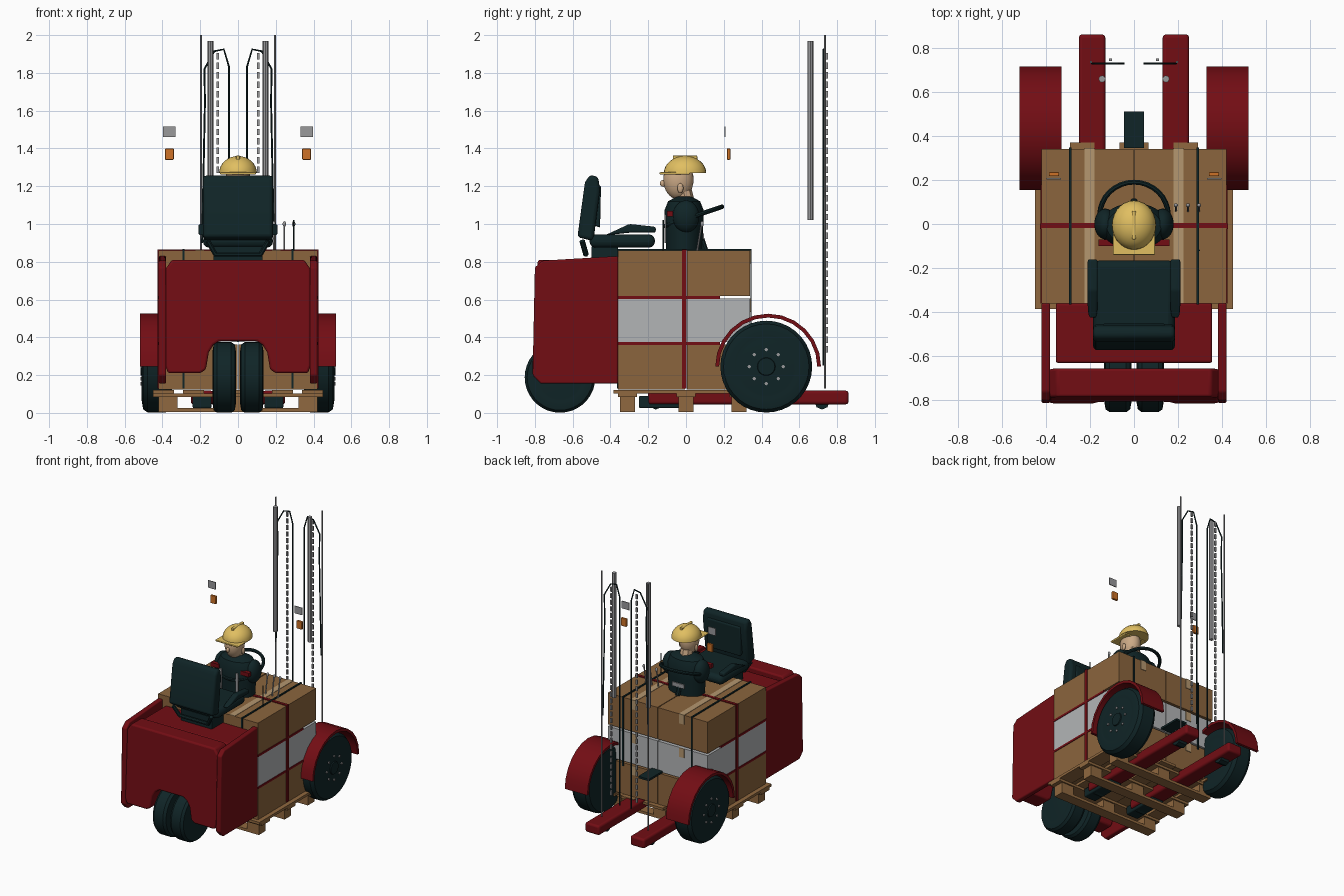
import bpy, bmesh, math
from mathutils import Vector, Matrix

cube = bpy.data.objects.get("Cube")
if cube:
    bpy.data.objects.remove(cube, do_unlink=True)


def material(name, *rgb):
    m = bpy.data.materials.new(name)
    m.use_nodes = True
    m.diffuse_color = (*rgb, 1)
    m.node_tree.nodes["Principled BSDF"].inputs["Base Color"].default_value = (*rgb, 1)
    return m


RED = material("dark red", .17, .004, .007)
DARK = material("dark teal black", .005, .018, .02)
CARD = material("cardboard", .26, .13, .047)
WHITE = material("pale grey", .45, .46, .47)
METAL = material("metal grey", .32, .32, .33)
ORANGE = material("orange", .62, .17, .02)
YELLOW = material("yellow", .75, .52, .12)
SKIN = material("skin", .6, .4, .24)
TAPE = material("beige tape", .46, .31, .16)
WOOD = material("pallet wood", .28, .14, .05)
made = []


def finish(name, bm, mat, mirror=False, bevel=0):
    bmesh.ops.recalc_face_normals(bm, faces=bm.faces)
    me = bpy.data.meshes.new(name)
    bm.to_mesh(me)
    bm.free()
    return place(name, me, mat, mirror, bevel)


def place(name, me, mat, mirror=False, bevel=0):
    me.materials.clear()
    me.materials.append(mat)
    ob = bpy.data.objects.new(name, me)
    bpy.context.collection.objects.link(ob)
    if bevel:
        b = ob.modifiers.new("Bevel", "BEVEL")
        b.width, b.segments = bevel, 3
    if mirror:
        ob.modifiers.new("Mirror", "MIRROR").use_mirror_merge = False
    made.append(ob)
    return ob


def box(name, xs, ys, zs, mat, **kw):
    bm = bmesh.new()
    lo, hi = Vector((xs[0], ys[0], zs[0])), Vector((xs[1], ys[1], zs[1]))
    size = Matrix.Diagonal((*(hi - lo), 1))
    bmesh.ops.create_cube(bm, size=1, matrix=Matrix.Translation((lo + hi) / 2) @ size)
    return finish(name, bm, mat, **kw)


def prism(name, pts, along, a, b, mat, **kw):
    """Outline in the plane across the given axis, extruded from a to b."""
    bm = bmesh.new()
    put = (lambda p: (a, *p)) if along == "x" else (lambda p: (p[0], a, p[1]))
    face = bm.faces.new([bm.verts.new(put(p)) for p in pts])
    new = bmesh.ops.extrude_face_region(bm, geom=[face])["geom"]
    move = Vector((b - a, 0, 0)) if along == "x" else Vector((0, b - a, 0))
    bmesh.ops.translate(bm, vec=move, verts=[v for v in new if isinstance(v, bmesh.types.BMVert)])
    return finish(name, bm, mat, **kw)


def lathe(name, profile, axis, centre, mat, scale=(1, 1, 1), steps=36, **kw):
    """Profile of (position on axis, radius) spun round the axis."""
    bm = bmesh.new()
    vs = [bm.verts.new((p, 0, r) if axis == "x" else (r, 0, p)) for p, r in profile]
    es = [bm.edges.new(e) for e in zip(vs, vs[1:])]
    turn = (1, 0, 0) if axis == "x" else (0, 0, 1)
    bmesh.ops.spin(bm, geom=vs + es, cent=(0, 0, 0), axis=turn, angle=math.tau, steps=steps)
    bmesh.ops.remove_doubles(bm, verts=bm.verts, dist=.0005)
    bmesh.ops.transform(bm, matrix=Matrix.Translation(centre) @ Matrix.Diagonal((*scale, 1)), verts=bm.verts)
    return finish(name, bm, mat, **kw)


def ball(name, centre, size, mat, cut=False, **kw):
    bm = bmesh.new()
    bmesh.ops.create_uvsphere(bm, u_segments=28, v_segments=16, radius=1)
    if cut:
        g = bmesh.ops.bisect_plane(bm, geom=bm.verts[:] + bm.edges[:] + bm.faces[:], dist=.001,
                                   plane_co=(0, 0, 0), plane_no=(0, 0, -1), clear_outer=True)
        bmesh.ops.edgeloop_fill(bm, edges=[e for e in g["geom_cut"] if isinstance(e, bmesh.types.BMEdge)])
    bmesh.ops.transform(bm, matrix=Matrix.Translation(centre) @ Matrix.Diagonal((*size, 1)), verts=bm.verts)
    return finish(name, bm, mat, **kw)


def tube(name, pts, r, mat, closed=False, **kw):
    cu = bpy.data.curves.new(name, "CURVE")
    cu.dimensions, cu.bevel_depth, cu.bevel_resolution, cu.use_fill_caps = "3D", r, 2, True
    sp = cu.splines.new("POLY")
    sp.points.add(len(pts) - 1)
    for q, p in zip(sp.points, pts):
        q.co = (*p, 1)
    sp.use_cyclic_u = closed
    tmp = bpy.data.objects.new(name + "_path", cu)
    me = bpy.data.meshes.new_from_object(tmp)
    bpy.data.objects.remove(tmp)
    return place(name, me, mat, **kw)


# Pallet: bottom boards, blocks and deck boards
for y in (-.31, 0, .28):
    box("pallet_bottom_board", (-.42, .42), (y - .04, y + .04), (.005, .025), WOOD)
    box("pallet_cross_board", (-.45, .45), (y - .05, y + .05), (.085, .103), WOOD)
    box("pallet_centre_block", (-.05, .05), (y - .04, y + .04), (.025, .085), WOOD)
    box("pallet_side_block", (.32, .42), (y - .04, y + .04), (.025, .085), WOOD, mirror=True)
box("pallet_centre_deck", (-.065, .065), (-.385, .37), (.103, .122), WOOD)
for x in (.235, .395):
    box("pallet_deck_board", (x - .055, x + .055), (-.385, .37), (.103, .122), WOOD, mirror=True)

# Stacked cartons, two by two in three layers
for z, top, mat in ((.125, .362, CARD), (.375, .605, WHITE), (.62, .86, CARD)):
    for y in ((-.36, -.004), (.004, .34)):
        box("carton", (.003, .42), y, (z, top), mat, mirror=True)
    box("tape_end", (.18, .225), (.34, .344), (top - .07, top), TAPE, mirror=True)
box("tape_top", (.18, .225), (-.36, .344), (.86, .863), TAPE, mirror=True)

# Load straps
box("strap_top", (.283, .295), (-.366, .346), (.861, .868), DARK, mirror=True)
box("strap_back", (.283, .295), (.341, .347), (.34, .868), DARK, mirror=True)
box("strap_front", (.283, .295), (-.366, -.36), (.13, .868), DARK, mirror=True)
box("red_strap_top", (-.425, .425), (-.018, .004), (.86, .866), RED)
box("red_strap_side", (.42, .426), (-.022, .002), (.13, .866), RED, mirror=True)
for z in (.368, .612):
    box("red_strap_level", (.405, .424), (-.36, .18), (z - .008, z + .008), RED, mirror=True)

# Counterweight: cheeks, front plate with wheel arch, deck
cheek = [(-.36, .155), (-.77, .155), (-.812, .2), (-.8, .77), (-.76, .806), (-.36, .83)]
prism("counterweight_cheek", cheek, "x", .38, .42, RED, mirror=True, bevel=.008)
half = [(.13, .36), (.155, .32), (.17, .23), (.2, .21), (.37, .21), (.385, .25), (.385, .76), (.35, .81)]
arch = [(-x, z) for x, z in reversed(half)] + [(-.1, .38), (.1, .38)] + half
plate = prism("counterweight_plate", arch, "y", -.8, -.67, RED, bevel=.012)
for v in plate.data.vertices:
    v.co.y += (v.co.z - .5) * .05
box("counterweight_deck", (-.355, .355), (-.63, -.36), (.42, .79), RED, bevel=.01)

# Wheels
tyre = [(-1, .0), (-1, .6), (-.97, .68), (-1, .74), (-.9, .93), (-.6, 1),
        (.6, 1), (.9, .93), (1, .74), (.97, .68), (1, .6), (1, 0)]
lathe("steer_wheel", [(p * .062, r * .187) for p, r in tyre], "x", (.073, -.667, .188), DARK, mirror=True)
lathe("drive_wheel", [(p * .08, r * .243) for p, r in tyre], "x", (.43, .425, .245), DARK, mirror=True)
lathe("drive_hub", [(0, .05), (.012, .045), (.012, 0)], "x", (.505, .425, .245), DARK, mirror=True)
for i in range(8):
    a = math.tau * i / 8
    y, z = .425 + .09 * math.cos(a), .245 + .09 * math.sin(a)
    tube("wheel_bolt", [(.5, y, z), (.517, y, z)], .009, METAL, mirror=True)
arc = [math.pi * i / 12 for i in range(13)]
ring = [(.435 + r * math.cos(a), .245 + r * math.sin(a))
        for r, seq in ((.28, arc), (.26, arc[::-1])) for a in seq]
prism("fender", ring, "x", .33, .52, RED, mirror=True)

# Fork legs with rollers and pedal
box("fork_leg", (.13, .25), (-.2, .86), (.045, .118), RED, mirror=True, bevel=.015)
for y in (-.16, .72):
    tube("fork_roller", [(.155, y, .058), (.225, y, .058)], .04, DARK, mirror=True)
box("fork_linkage", (.14, .24), (-.25, .03), (.025, .09), DARK, mirror=True, bevel=.008)
box("pedal", (-.045, .045), (.345, .51), (.375, .39), DARK)

# Mast rods, lift cylinders, hoses and chains
tube("mast_rod", [(.195, .735, .13), (.195, .735, 2)], .005, METAL, mirror=True)
tube("lift_cylinder", [(.145, .658, 1.02), (.145, .658, 1.97)], .016, METAL, mirror=True)
hose = [(.19, .9), (.175, 1.65), (.178, 1.82), (.125, 1.915), (.075, 1.925), (.047, 1.83), (.047, .25)]
tube("mast_hose", [(x, .728, z) for x, z in hose], .005, DARK, mirror=True)
for i in range(32):
    z = .32 + i * .05
    box("chain_link", (.1, .114), (.74, .752), (z, z + .034), METAL, mirror=True)

# Mirrors and indicators
box("side_mirror", (.332, .396), (.203, .209), (1.46, 1.515), METAL, mirror=True)
box("indicator", (.34, .386), (.217, .235), (1.34, 1.4), ORANGE, mirror=True, bevel=.004)

# Seat
back = [(-.575, .93), (-.535, 1.22), (-.51, 1.26), (-.465, 1.25), (-.455, 1.18), (-.49, .91)]
prism("seat_back", back, "x", -.185, .185, DARK, bevel=.018)
prism("back_cushion", [(-.5, 1), (-.47, 1.21), (-.45, 1.2), (-.455, .98)], "x", -.14, .14, DARK, bevel=.008)
box("seat_cushion", (-.185, .185), (-.51, -.165), (.875, .945), DARK, bevel=.03)
arm = [(-.43, .94), (-.3, 1), (-.16, .985), (-.16, .955), (-.29, .955)]
prism("armrest", arm, "x", .165, .21, DARK, mirror=True, bevel=.01)
tube("seat_frame", [(x, y, z) for x, y, z in ((-.16, -.55, .91), (-.12, -.53, .84), (.12, -.53, .84), (.16, -.55, .91))],
     .015, DARK)
box("seat_mount", (-.13, .13), (-.5, -.36), (.79, .88), DARK)

# Operator
body = [(.86, 0), (.86, .095), (.98, .1), (1.07, .105), (1.12, .085), (1.145, .04), (1.145, 0)]
lathe("torso", body, "z", (0, -.01, 0), DARK, scale=(1.45, 1, 1))
ball("shoulder", (.13, 0, 1.04), (.05, .07, .085), DARK, mirror=True)
box("shoulder_patch", (.09, .16), (-.1, -.07), (1.04, 1.07), RED, mirror=True)
box("vest_stripe", (.06, .08), (-.115, -.106), (.9, 1.05), METAL, mirror=True)
box("back_patch", (-.05, .05), (.088, .096), (.92, .95), METAL)
tube("neck", [(0, 0, 1.12), (0, -.02, 1.2)], .045, SKIN)
ball("head", (0, -.04, 1.235), (.065, .08, .105), SKIN)
ball("nose", (0, -.12, 1.215), (.012, .018, .018), SKIN)
ball("ear", (.066, -.03, 1.19), (.01, .016, .026), SKIN, mirror=True)
ball("helmet", (0, -.005, 1.27), (.1, .112, .09), YELLOW, cut=True)
box("helmet_brim", (-.095, .095), (-.14, .02), (1.262, 1.274), YELLOW, bevel=.005)
box("helmet_ridge", (-.01, .01), (-.07, .06), (1.32, 1.362), YELLOW, bevel=.005)

# Steering wheel, control levers and thin post
rim = [math.tau * i / 32 for i in range(32)]
tilt = .34
tube("steering_wheel", [(.155 * math.cos(a), .04 + .15 * math.sin(a), 1.04 + tilt * .15 * math.sin(a))
                        for a in rim], .012, DARK, closed=True)
tube("steering_spoke", [(-.15, .04, 1.04), (.15, .04, 1.04)], .012, DARK)
tube("steering_column", [(0, .04, 1.04), (0, .1, .86)], .018, DARK)
for x in (.19, .245, .295):
    tube("control_lever", [(x, .06, .86), (x, .085, 1.01)], .005, METAL)
    ball("lever_knob", (x, .085, 1), (.009, .009, .015), METAL)
tube("thin_post", [(.295, -.12, .86), (.295, -.12, 1.02)], .004, DARK)

# Smooth shading with sharp edges kept
bpy.ops.object.select_all(action="DESELECT")
for ob in made:
    ob.select_set(True)
bpy.context.view_layer.objects.active = made[0]
bpy.ops.object.shade_smooth_by_angle(angle=math.radians(32))
